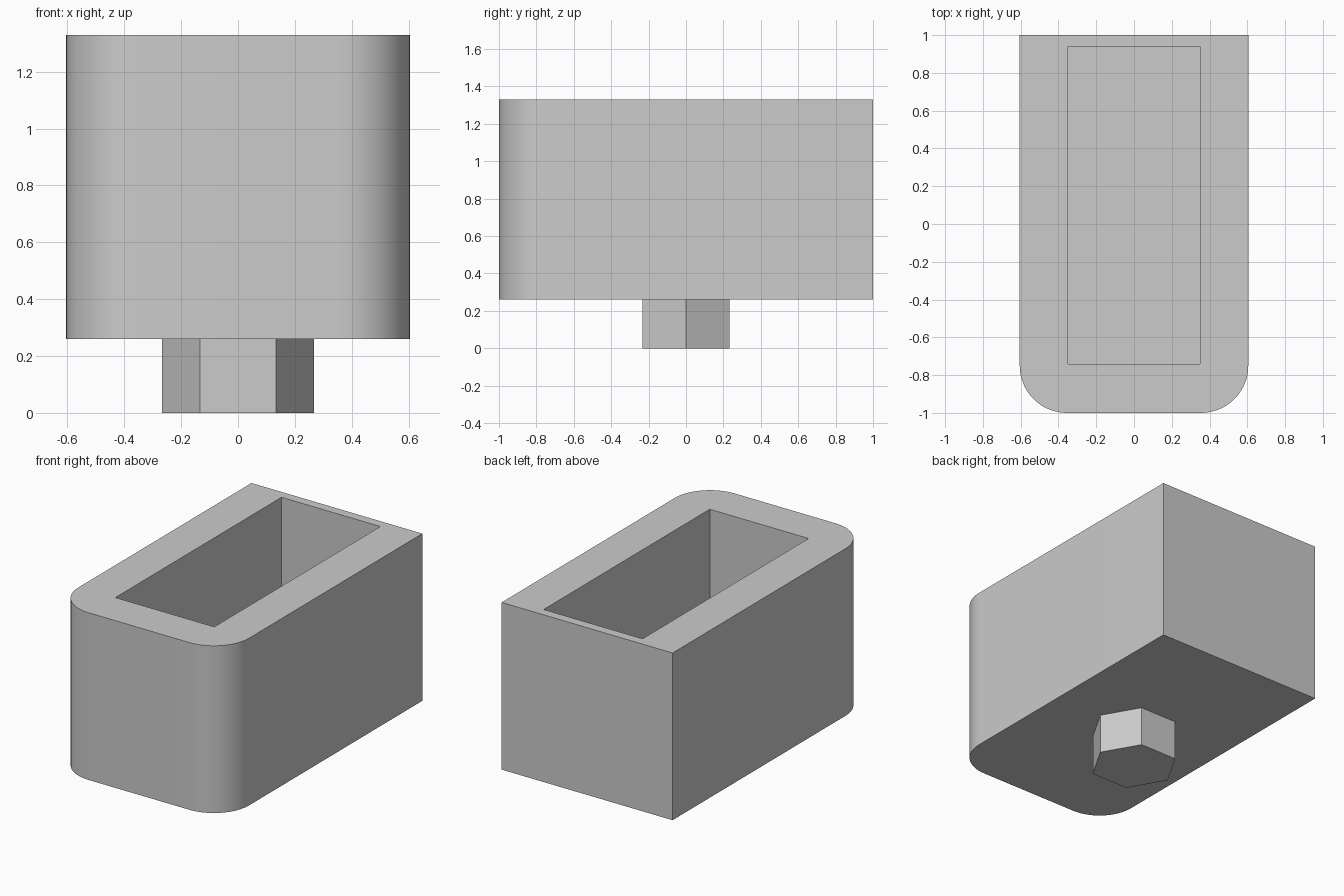
import bpy
import bmesh
import math

cube = bpy.data.objects.get("Cube")
if cube:
    bpy.data.objects.remove(cube, do_unlink=True)

BASE, TOP = 0.26, 1.33
HALF_W, HALF_L = 0.605, 1.0
RADIUS, SEGMENTS = 0.25, 16

grey = bpy.data.materials.new("plain grey")
colour = (0.6, 0.6, 0.6, 1)
grey.diffuse_color = colour
grey.use_nodes = True
grey.node_tree.nodes["Principled BSDF"].inputs["Base Color"].default_value = colour


def prism(name, outline, z0, z1):
    """Extrude a counter-clockwise outline from z0 up to z1."""
    bm = bmesh.new()
    bottom = bm.faces.new([bm.verts.new((x, y, z0)) for x, y in outline])
    new = bmesh.ops.extrude_face_region(bm, geom=[bottom], use_keep_orig=True)["geom"]
    for v in new:
        if isinstance(v, bmesh.types.BMVert):
            v.co.z = z1
    bmesh.ops.recalc_face_normals(bm, faces=bm.faces)
    mesh = bpy.data.meshes.new(name)
    bm.to_mesh(mesh)
    bm.free()
    mesh.materials.append(grey)
    obj = bpy.data.objects.new(name, mesh)
    bpy.context.collection.objects.link(obj)
    return obj


def arc(cx, cy, start):
    """Quarter circle, counter-clockwise from the start angle."""
    angles = [start + math.pi / 2 * i / SEGMENTS for i in range(SEGMENTS + 1)]
    return [(cx + RADIUS * math.cos(a), cy + RADIUS * math.sin(a)) for a in angles]


# Body: square back corners, rounded front corners
inner_x, inner_y = HALF_W - RADIUS, -HALF_L + RADIUS
outline = [(HALF_W, HALF_L), (-HALF_W, HALF_L)]
outline += arc(-inner_x, inner_y, math.pi)
outline += arc(inner_x, inner_y, math.pi * 1.5)
body = prism("body", outline, BASE, TOP)

# Open rectangular pocket cut down from the top
pocket = [(-0.35, -0.74), (0.35, -0.74), (0.35, 0.94), (-0.35, 0.94)]
cutter = prism("pocket_cutter", pocket, BASE + 0.14, TOP + 0.2)
cutter.hide_render = True
cut = body.modifiers.new("pocket", 'BOOLEAN')
cut.operation = 'DIFFERENCE'
cut.solver = 'EXACT'
cut.object = cutter

bpy.ops.object.select_all(action='DESELECT')
body.select_set(True)
bpy.context.view_layer.objects.active = body
bpy.ops.object.modifier_apply(modifier=cut.name)
bpy.data.objects.remove(cutter, do_unlink=True)
bpy.ops.object.shade_smooth_by_angle(angle=math.radians(30))

# Hexagonal peg underneath
hexagon = [(0.268 * math.cos(i * math.pi / 3), 0.268 * math.sin(i * math.pi / 3))
           for i in range(6)]
prism("hex_peg", hexagon, 0, BASE)
